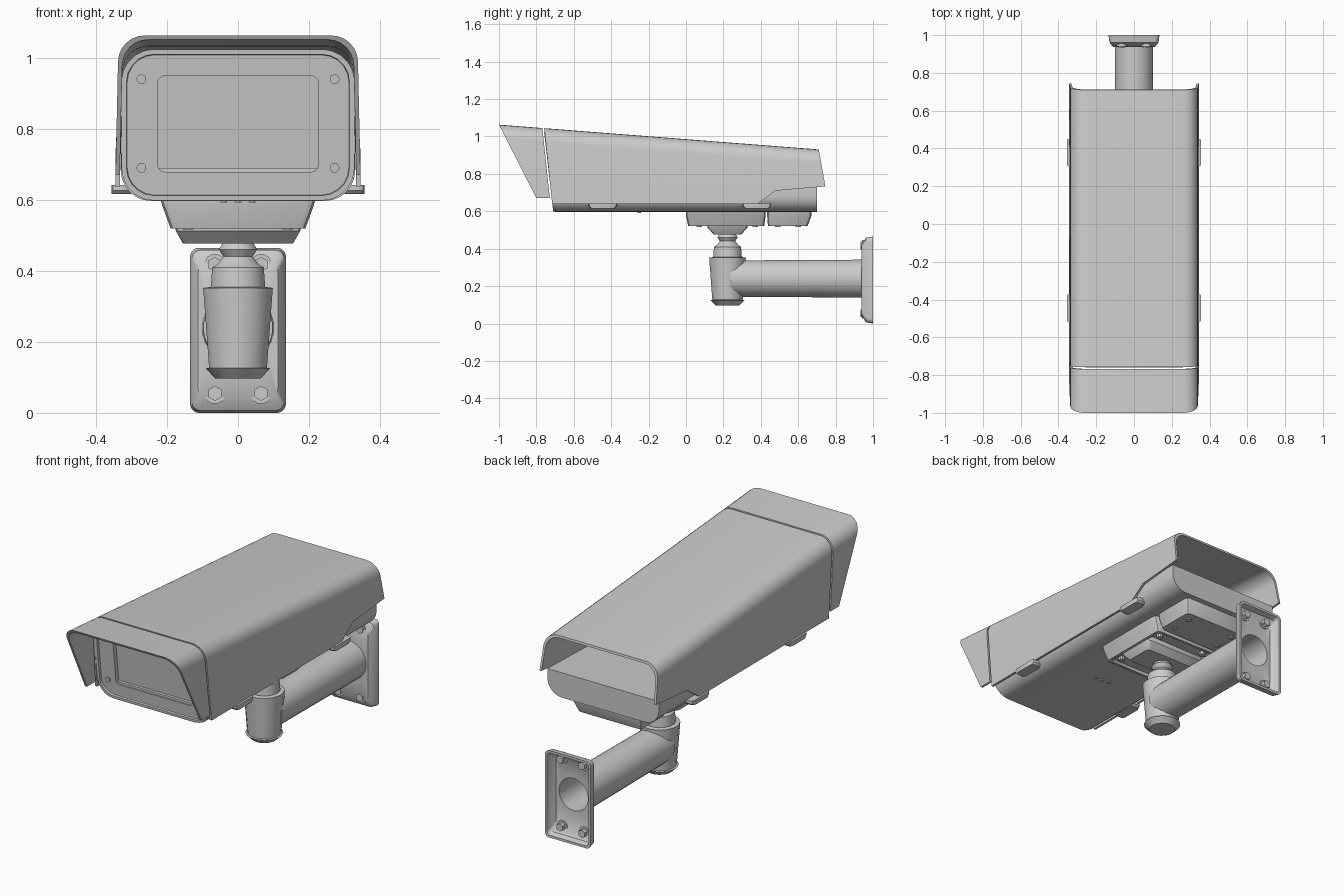
import bpy, bmesh, math
from math import sin, cos, pi, radians

if "Cube" in bpy.data.objects:
    bpy.data.objects.remove(bpy.data.objects["Cube"])

paint = bpy.data.materials.new("light_grey_metal")
paint.diffuse_color = (0.6, 0.6, 0.6, 1)
paint.use_nodes = True
paint.node_tree.nodes["Principled BSDF"].inputs["Base Color"].default_value = paint.diffuse_color


def loft(name, rings, cap_start=True, cap_end=True, loop=False, angle=35):
    """Skin a list of equal-length closed rings of 3D points."""
    bm = bmesh.new()
    vr = [[bm.verts.new(p) for p in ring] for ring in rings]
    pairs = list(zip(vr, vr[1:])) + ([(vr[-1], vr[0])] if loop else [])
    for a, b in pairs:
        n = len(a)
        for i in range(n):
            j = (i + 1) % n
            bm.faces.new((a[i], a[j], b[j], b[i]))
    if cap_start and not loop:
        bm.faces.new(vr[0])
    if cap_end and not loop:
        bm.faces.new(vr[-1])
    bmesh.ops.recalc_face_normals(bm, faces=bm.faces)
    me = bpy.data.meshes.new(name)
    bm.to_mesh(me)
    bm.free()
    me.materials.append(paint)
    ob = bpy.data.objects.new(name, me)
    bpy.context.collection.objects.link(ob)
    bpy.ops.object.select_all(action='DESELECT')
    ob.select_set(True)
    bpy.context.view_layer.objects.active = ob
    bpy.ops.object.shade_smooth_by_angle(angle=radians(angle))
    return ob


def rrect(hx, hy, r, cy=0, n=6):
    """Rounded rectangle outline, n points per corner."""
    pts = []
    for q, (sx, sy) in enumerate(((1, 1), (-1, 1), (-1, -1), (1, -1))):
        for k in range(n):
            a = q * pi / 2 + k / (n - 1) * pi / 2
            pts.append((sx * (hx - r) + r * cos(a), cy + sy * (hy - r) + r * sin(a)))
    return pts


def circle(r, cy=0, n=24):
    return [(r * cos((i + .5) * 2 * pi / n), cy + r * sin((i + .5) * 2 * pi / n)) for i in range(n)]


def flat(pts, z, cx=0, cy=0):
    return [(x + cx, y + cy, z) for x, y in pts]


def upright(pts, y, cx=0):
    return [(x + cx, y, z) for x, z in pts]


# ---- sun shield shell, an upside-down U section
def roof(y):
    return 1.063 - 0.0775 * (y + 1)


def u_section(y_top, y_bot, z_bot):
    zt, r, t, n = roof(y_top), 0.075, 0.012, 6
    half = [(0.345, z_bot)]
    for k in range(n + 1):
        a = k / n * pi / 2
        half.append((0.263 + r * cos(a), zt - r + r * sin(a)))
    outer = half + [(-x, z) for x, z in reversed(half)]
    inner = [(x * (1 - t / 0.345), z if i in (0, len(outer) - 1) else z - t)
             for i, (x, z) in enumerate(outer)]
    return [(x, y_top + (y_bot - y_top) * (zt - z) / (zt - z_bot), z)
            for x, z in outer + inner[::-1]]


loft("front_visor", [u_section(-1.0, -0.80, 0.67), u_section(-0.768, -0.728, 0.67)])
loft("sun_shield", [u_section(-0.758, -0.715, 0.638), u_section(0.38, 0.38, 0.638),
                    u_section(0.47, 0.48, 0.71), u_section(0.71, 0.745, 0.733)])


# ---- lower tub with sloping inner floor
def tub_section(y, z_top, z_bot=0.597):
    r, n = 0.085, 6
    half = [(0.33, z_top)]
    for k in range(n + 1):
        a = k / n * pi / 2
        half.append((0.245 + r * cos(a), z_bot + r - r * sin(a)))
    return [(x, y, z) for x, z in half + [(-x, z) for x, z in reversed(half)]]


loft("lower_tub", [tub_section(-0.70, 0.69), tub_section(0.70, 0.73)])


# ---- front panel: raised rim, face and recessed window, all on a slant
def slant(pts, off):
    return [(x, -0.71 - (z - 0.6) * 0.115 + off, z) for x, z in pts]


loft("front_panel", [
    slant(rrect(0.328, 0.213, 0.09, 0.811), 0.05),
    slant(rrect(0.328, 0.213, 0.09, 0.811), 0.0),
    slant(rrect(0.314, 0.199, 0.078, 0.811), 0.0),
    slant(rrect(0.312, 0.197, 0.076, 0.811), 0.012),
    slant(rrect(0.226, 0.135, 0.02, 0.814), 0.012),
    slant(rrect(0.226, 0.135, 0.02, 0.814), 0.035)])
for x in (-0.272, 0.272):
    for z in (0.69, 0.94):
        s = [(px, pz + z) for px, pz in circle(0.014, 0, 10)]
        loft("panel_screw", [[(a + x, b, c) for a, b, c in slant(s, 0.02)],
                             [(a + x, b, c) for a, b, c in slant(s, 0.006)]])

# ---- side latches
for sx in (-1, 1):
    for y in (-0.445, 0.378):
        loft("side_latch", [flat(rrect(0.028, 0.065, 0.015, n=3), 0.616, sx * 0.328, y),
                            flat(rrect(0.028, 0.075, 0.015, n=3), 0.626, sx * 0.328, y),
                            flat(rrect(0.028, 0.075, 0.015, n=3), 0.642, sx * 0.328, y)])

# ---- mounting blocks under the tub
loft("mount_block", [flat(rrect(0.218, 0.213, 0.02, n=3), 0.60, 0, 0.213),
                     flat(rrect(0.212, 0.213, 0.02, n=3), 0.58, 0, 0.213),
                     flat(rrect(0.19, 0.203, 0.02, n=3), 0.52, 0, 0.215),
                     flat(rrect(0.175, 0.19, 0.02, n=3), 0.52, 0, 0.215),
                     flat(rrect(0.172, 0.187, 0.02, n=3), 0.535, 0, 0.215)])
loft("cable_block", [flat(rrect(0.21, 0.118, 0.02, n=3), 0.60, 0, 0.552),
                     flat(rrect(0.205, 0.118, 0.02, n=3), 0.575, 0, 0.552),
                     flat(rrect(0.188, 0.106, 0.02, n=3), 0.522, 0, 0.544)])
loft("joint_plate", [flat(rrect(0.18, 0.108, 0.015, n=3), 0.54, 0, 0.222),
                     flat(rrect(0.175, 0.106, 0.015, n=3), 0.512, 0, 0.222),
                     flat(rrect(0.155, 0.075, 0.015, n=3), 0.477, 0, 0.222)])
for x in (-0.14, 0.14):
    for y in (0.07, 0.37, 0.49, 0.60):
        loft("block_screw", [flat(circle(0.016, n=8), 0.54, x, y),
                             flat(circle(0.016, n=8), 0.516, x, y)])
for x in (-0.04, 0, 0.04):
    loft("tub_screw", [flat(circle(0.01, n=8), 0.60, x, -0.25),
                       flat(circle(0.01, n=8), 0.592, x, -0.25)])

# ---- swivel joint and vertical post, turned profile
profile = [(0.065, 0.097), (0.093, 0.125), (0.083, 0.127), (0.1, 0.352),
           (0.078, 0.355), (0.074, 0.41), (0.06, 0.418), (0.042, 0.44),
           (0.055, 0.46), (0.04, 0.485)]
loft("swivel_post", [flat(circle(r, n=16), z, 0, 0.222) for r, z in profile])

# ---- hollow arm flowing into the dished wall plate
cz, cp = 0.24, 0.2325
arm = [(circle(0.098, cz), 0.235), (circle(0.102, cz), 0.938),
       (rrect(0.112, 0.185, 0.02, cp), 0.938), (rrect(0.130, 0.226, 0.025, cp), 0.962),
       (rrect(0.135, 0.2325, 0.025, cp), 1.0), (rrect(0.123, 0.22, 0.02, cp), 1.0),
       (rrect(0.118, 0.212, 0.02, cp), 0.972), (rrect(0.105, 0.178, 0.02, cp), 0.950),
       (circle(0.086, cz), 0.950), (circle(0.086, cz), 0.30)]
loft("arm_and_wall_plate", [upright(p, y) for p, y in arm])

# ---- wall bolts with washers
for x in (-0.065, 0.065):
    for z in (0.055, 0.418):
        loft("bolt_washer", [upright(circle(0.03, z, 12), 0.956, x),
                             upright(circle(0.03, z, 12), 0.940, x)])
        loft("wall_bolt", [upright(circle(0.021, z, 6), 0.975, x),
                           upright(circle(0.021, z, 6), 0.932, x)], angle=20)
